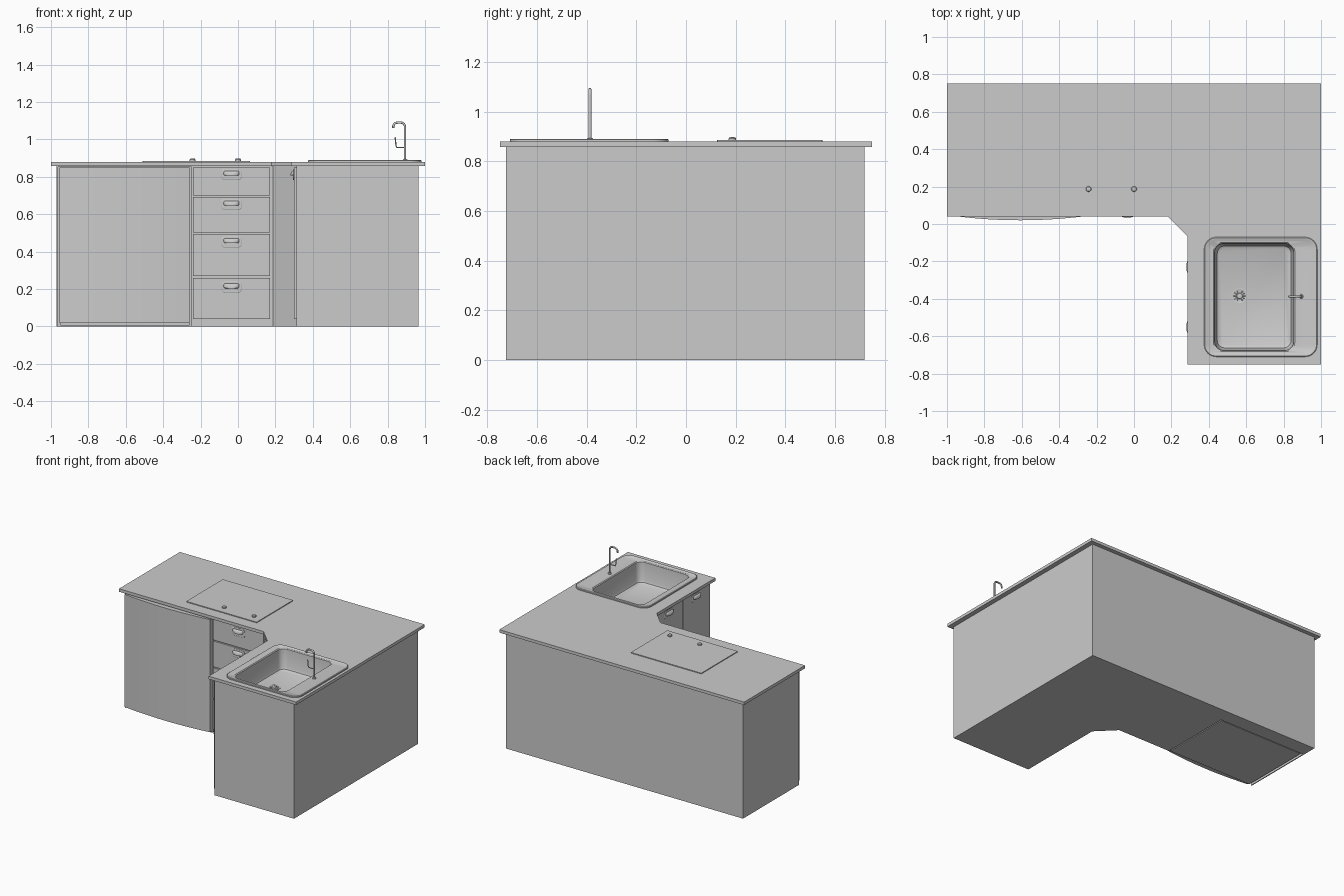
import bpy, bmesh
from math import sin, cos, pi, radians

if "Cube" in bpy.data.objects:
    bpy.data.objects.remove(bpy.data.objects["Cube"])


def finish(name, bm, smooth=None, loc=(0, 0, 0), rz=0):
    bmesh.ops.recalc_face_normals(bm, faces=bm.faces)
    me = bpy.data.meshes.new(name)
    bm.to_mesh(me)
    bm.free()
    ob = bpy.data.objects.new(name, me)
    bpy.context.collection.objects.link(ob)
    ob.location = loc
    ob.rotation_euler.z = rz
    activate(ob)
    if smooth:
        bpy.ops.object.shade_smooth_by_angle(angle=radians(smooth))
    return ob


def activate(ob):
    bpy.ops.object.select_all(action='DESELECT')
    bpy.context.view_layer.objects.active = ob
    ob.select_set(True)


def loft(name, rings, smooth=None, caps=(True, True), **kw):
    bm = bmesh.new()
    vs = [[bm.verts.new(p) for p in ring] for ring in rings]
    n = len(vs[0])
    for a, b in zip(vs, vs[1:]):
        for i in range(n):
            bm.faces.new((a[i], a[(i + 1) % n], b[(i + 1) % n], b[i]))
    if caps[0]:
        bm.faces.new(vs[0])
    if caps[1]:
        bm.faces.new(vs[-1])
    return finish(name, bm, smooth, **kw)


def prism(name, pts, z0, z1, **kw):
    return loft(name, [[(x, y, z) for x, y in pts] for z in (z0, z1)], **kw)


def box(name, x0, x1, y0, y1, z0, z1):
    return prism(name, [(x0, y0), (x1, y0), (x1, y1), (x0, y1)], z0, z1)


def rounded(x0, x1, y0, y1, r, n=6):
    pts = []
    corners = [(x1 - r, y1 - r), (x0 + r, y1 - r), (x0 + r, y0 + r), (x1 - r, y0 + r)]
    for k, (cx, cy) in enumerate(corners):
        for i in range(n + 1):
            a = (k + i / n) * pi / 2
            pts.append((cx + r * cos(a), cy + r * sin(a)))
    return pts


def lathe(name, profile, cx, cy, n=32, **kw):
    rings = [[(cx + r * cos(2 * pi * i / n), cy + r * sin(2 * pi * i / n), z)
              for i in range(n)] for r, z in profile]
    return loft(name, rings, 35, **kw)


def cut(ob, cutter):
    activate(ob)
    m = ob.modifiers.new('cut', 'BOOLEAN')
    m.operation = 'DIFFERENCE'
    m.solver = 'EXACT'
    m.object = cutter
    bpy.ops.object.modifier_apply(modifier=m.name)
    bpy.data.objects.remove(cutter)


def tube(name, pts, r):
    cu = bpy.data.curves.new(name, 'CURVE')
    cu.dimensions = '3D'
    cu.bevel_depth = r
    cu.bevel_resolution = 3
    cu.use_fill_caps = True
    sp = cu.splines.new('POLY')
    sp.points.add(len(pts) - 1)
    for p, c in zip(sp.points, pts):
        p.co = (*c, 1)
    ob = bpy.data.objects.new(name, cu)
    bpy.context.collection.objects.link(ob)
    activate(ob)
    bpy.ops.object.convert(target='MESH')
    bpy.ops.object.shade_smooth_by_angle(angle=radians(40))


# L-shaped cabinet and worktop, both opened for the sink
body = prism('cabinet_body', [(-.97, .72), (.965, .72), (.965, -.725), (.314, -.725),
                              (.314, -.06), (.186, .068), (-.97, .068)], 0, .86)
top = prism('worktop', [(-1, .75), (1, .75), (1, -.75), (.285, -.75),
                        (.285, -.065), (.18, .04), (-1, .04)], .858, .88)
for ob in (body, top):
    cut(ob, box('sink_cutter', .41, .875, -.695, -.085, .72, 1))
cut(body, box('niche_cutter', -.963, -.248, 0, .61, -.1, .853))

# Built-in appliance with a bowed door
box('appliance_body', -.95, -.26, .068, .6, .004, .845)
N = 24
bow = [(-.955 + .695 * i / N, .042 - .022 * (1 - (2 * i / N - 1) ** 2)) for i in range(N + 1)]
prism('appliance_door', bow + [(-.26, .066), (-.955, .066)], .018, .85, smooth=30)


# Cup pull: rounded backing plate, hood open underneath
def pull(name, loc, rz=0):
    def flat(pts, y):
        return [(x, y, z) for x, z in pts]
    plate = rounded(-.055, .055, -.03, .03, .02)
    small = rounded(-.052, .052, -.027, .027, .018)
    loft(name + '_plate', [flat(plate, .002), flat(plate, -.003), flat(small, -.005)],
         30, loc=loc, rz=rz)
    rings = []
    for k in range(7):
        a = k / 6 * pi / 2
        s = cos(a) * .97 + .03
        prof = rounded(-.042 * s, .042 * s, -.006, -.006 + .026 * s, .01 * s, 4)
        rings.append(flat(prof, -.004 - .016 * sin(a)))
    loft(name + '_hood', rings, 40, loc=loc, rz=rz)


# Drawer stack
for i, (z0, z1, hz) in enumerate([(.04, .26, .21), (.27, .495, .452),
                                  (.502, .693, .652), (.70, .85, .812)]):
    box(f'drawer_front_{i + 1}', -.24, .172, .054, .07, z0, z1)
    pull(f'drawer_pull_{i + 1}', (-.035, .054, hz))

# Doors under the sink
for i, (y0, y1) in enumerate([(-.385, -.075), (-.71, -.392)]):
    box(f'sink_door_{i + 1}', .3, .316, y0, y1, .04, .85)
    pull(f'sink_door_pull_{i + 1}', (.3, (y0 + y1) / 2, .812), -pi / 2)


# Inset sink with raised rim and bowl
def rim(d, z):
    return [(x, y, z) for x, y in rounded(.375 + d, .98 - d, -.71 + d, -.07 - d, .065 - d, 8)]


def bowl(d, z):
    return [(x, y, z) for x, y in rounded(.425 + d, .86 - d, -.682 + d, -.098 - d, .05 - d / 2, 8)]


loft('sink', [rim(0, .879), rim(0, .888), rim(.004, .891), rim(.012, .891), rim(.018, .887),
              bowl(0, .887), bowl(.006, .882), bowl(.014, .755), bowl(.02, .74),
              bowl(.033, .732)], 35, caps=(False, True))
lathe('sink_drain', [(.044, .731), (.044, .735), (.036, .736), (.03, .733), (.016, .733),
                     (.014, .736), (.004, .737)], .565, -.385)
for i in range(12):
    a = i * pi / 6
    tube(f'drain_rib_{i + 1}', [(.565 + r * cos(a), -.385 + r * sin(a), .734)
                                for r in (.015, .032)], .002)

# Tap: riser with hooked spout, base and lever
ty, R = -.387, .022
path = [(.893, ty, .886)]
path += [(.893 - R + R * cos(t * pi / 12), ty, 1.09 - R + R * sin(t * pi / 12)) for t in range(7)]
path += [(.83 + R - R * sin(t * pi / 12), ty, 1.09 - R + R * cos(t * pi / 12)) for t in range(7)]
path += [(.83, ty, 1.06)]
tube('tap_spout', path, .006)
lathe('tap_base', [(.012, .886), (.012, .892), (.008, .895)], .893, ty)
tube('tap_lever', [(.893, ty, .957), (.85, ty, .957), (.845, ty, .965), (.84, ty, 1.012)], .0035)

# Hob with dashed burner rings and two knobs
prism('hob_plate', rounded(-.51, .065, .125, .55, .004, 2), .879, .886)
for b, cx in enumerate((-.365, -.08)):
    bm = bmesh.new()
    for r, dashes in ((.12, 26), (.06, 14)):
        for k in range(dashes):
            a0 = 2 * pi * k / dashes
            a1 = a0 + 2 * pi / dashes * .72
            pts = [(q, a) for q, a in ((r, a0), (r, (a0 + a1) / 2), (r, a1), (r - .004, a1),
                                       (r - .004, (a0 + a1) / 2), (r - .004, a0))]
            bm.faces.new([bm.verts.new((cx + q * cos(a), .385 + q * sin(a), .8868)) for q, a in pts])
    finish(f'burner_rings_{b + 1}', bm)
for i, x in enumerate((-.243, 0)):
    lathe(f'hob_knob_{i + 1}', [(.015, .885), (.015, .893), (.012, .897), (.004, .898)], x, .187, n=24)
